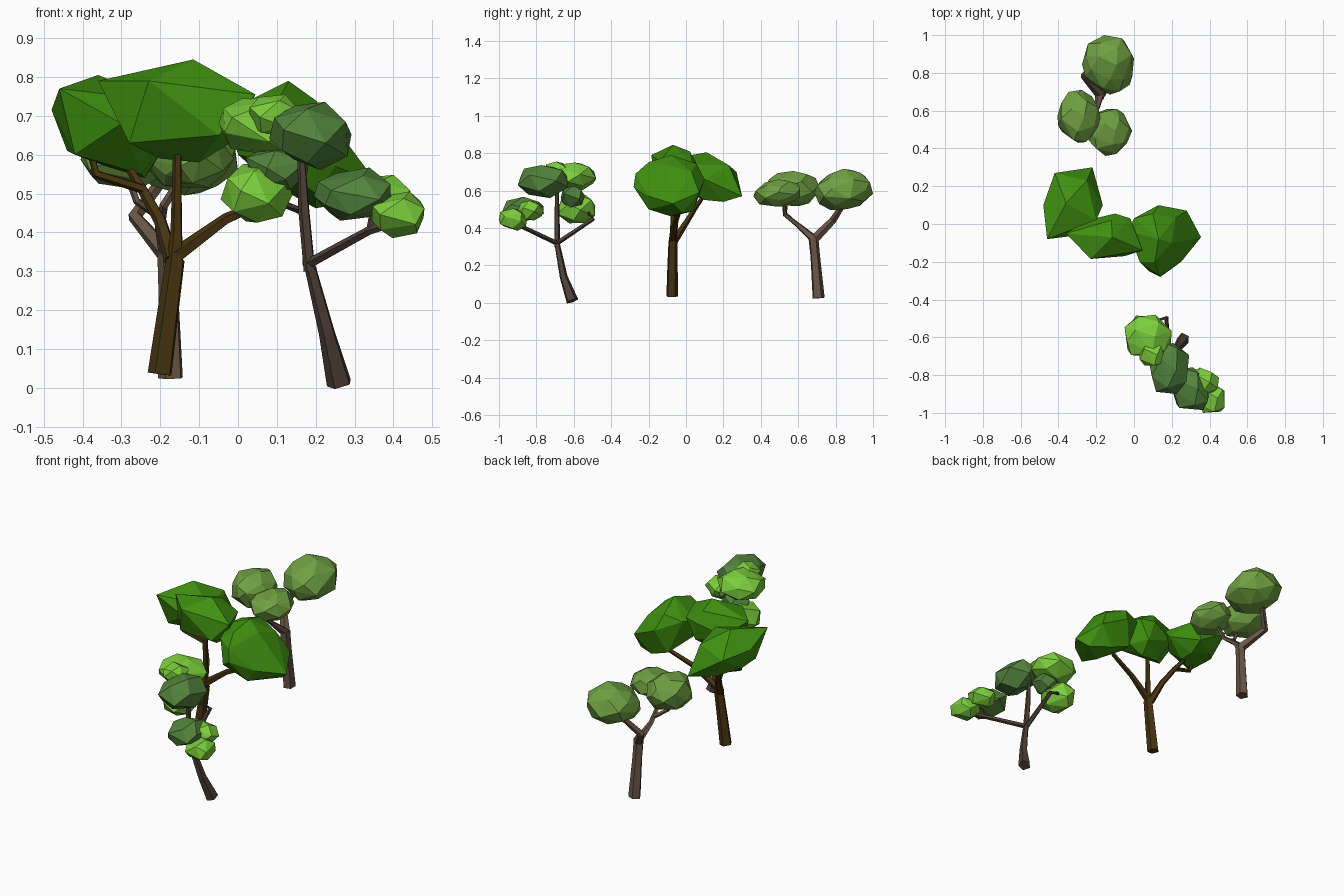
import bpy, bmesh, math, random
from mathutils import Vector

if "Cube" in bpy.data.objects:
    bpy.data.objects.remove(bpy.data.objects["Cube"])

random.seed(4)


def material(name, rgb):
    m = bpy.data.materials.new(name)
    m.diffuse_color = (*rgb, 1)
    m.use_nodes = True
    m.node_tree.nodes["Principled BSDF"].inputs["Base Color"].default_value = m.diffuse_color
    return m


BARK_A = material("grey_bark", (.075, .05, .037))
BARK_B = material("dark_bark", (.062, .033, .005))
BARK_C = material("light_bark", (.14, .09, .06))
BRIGHT = material("bright_leaf", (.2, .62, .045))
DULL = material("dull_leaf", (.085, .23, .045))
DEEP = material("deep_leaf", (.05, .28, .005))
OLIVE = material("olive_leaf", (.16, .35, .055))


def finish(bm, name, mat):
    bmesh.ops.recalc_face_normals(bm, faces=bm.faces[:])
    me = bpy.data.meshes.new(name)
    bm.to_mesh(me)
    bm.free()
    me.materials.append(mat)
    ob = bpy.data.objects.new(name, me)
    bpy.context.collection.objects.link(ob)
    return ob


def limb(name, mat, path, n=5):
    """Tapered n-sided tube; path entries are x, y, z, radius."""
    bm = bmesh.new()
    pts = [Vector(p[:3]) for p in path]
    rings, last = [], None
    for i, p in enumerate(path):
        d = (pts[min(i + 1, len(pts) - 1)] - pts[max(i - 1, 0)]).normalized()
        # carry the previous ring direction along to avoid twisting
        ref = last if last else d.cross(Vector((.13, 1, .07)))
        u = (ref - d * ref.dot(d)).normalized()
        v = d.cross(u)
        last = u
        rings.append([bm.verts.new(pts[i] + p[3] * (u * math.cos(a) + v * math.sin(a)))
                      for a in (2 * math.pi * k / n for k in range(n))])
    for a, b in zip(rings, rings[1:]):
        for k in range(n):
            bm.faces.new((a[k], a[(k + 1) % n], b[(k + 1) % n], b[k]))
    bm.faces.new(rings[0])
    bm.faces.new(rings[-1])
    return finish(bm, name, mat)


def hull(name, mat, points):
    """Faceted leaf clump: convex hull of a few corner points."""
    bm = bmesh.new()
    for p in points:
        bm.verts.new(p)
    bmesh.ops.convex_hull(bm, input=bm.verts[:])
    loose = [v for v in bm.verts if not v.link_faces]
    bmesh.ops.delete(bm, geom=loose, context='VERTS')
    bmesh.ops.dissolve_limit(bm, angle_limit=math.radians(7), verts=bm.verts[:], edges=bm.edges[:])
    return finish(bm, name, mat)


def clump(name, mat, lo, hi, n=16, slope=(0, 0)):
    """Irregular rounded clump fitted to a box; slope leans z along x and y."""
    pts = []
    for i in range(n):
        z = 1 - 2 * (i + .5) / n
        r = math.sqrt(1 - z * z)
        a = i * 2.39996 + random.uniform(-.25, .25)
        p = Vector((r * math.cos(a), r * math.sin(a), z)) * random.uniform(.93, 1.05)
        p.z += slope[0] * p.x + slope[1] * p.y
        pts.append(p)
    for k in range(3):
        a, b = min(p[k] for p in pts), max(p[k] for p in pts)
        for p in pts:
            p[k] = lo[k] + (p[k] - a) / (b - a) * (hi[k] - lo[k])
    return hull(name, mat, pts)


# Front tree: leaning trunk and branches
limb("front_trunk", BARK_A, [(.262, -.608, .01, .034), (.23, -.655, .14, .022), (.184, -.69, .32, .015)])
limb("front_branch_up", BARK_A, [(.185, -.69, .3, .016), (.17, -.69, .46, .015), (.163, -.69, .6, .01)])
limb("front_branch_out", BARK_A, [(.185, -.69, .32, .014), (.34, -.87, .405, .012), (.39, -.91, .42, .01)])
limb("front_twig_out", BARK_A, [(.34, -.87, .405, .01), (.35, -.87, .47, .008)])
limb("front_branch_in", BARK_A, [(.18, -.69, .32, .014), (.172, -.495, .45, .011), (.1, -.52, .48, .009)])

# Front tree: leaf clumps
clump("front_leaves_top", DULL, (.08, -.9, .56), (.292, -.63, .736), 17)
clump("front_leaves_inner_top", BRIGHT, (-.05, -.7, .6), (.2, -.48, .75), 20)
clump("front_leaves_small_top", BRIGHT, (.03, -.75, .65), (.16, -.61, .755), 14)
clump("front_leaves_core", DULL, (.02, -.67, .51), (.18, -.54, .63), 14)
clump("front_leaves_inner_low", BRIGHT, (-.045, -.69, .425), (.14, -.485, .58))
clump("front_leaves_outer", DULL, (.195, -.985, .43), (.395, -.76, .567), 18)
clump("front_leaves_tip", BRIGHT, (.345, -1, .385), (.48, -.85, .505), 15)
clump("front_leaves_outer_back", BRIGHT, (.275, -.91, .44), (.45, -.76, .548), 15)

# Middle tree: trunk and branches
limb("middle_trunk", BARK_B, [(-.2, -.075, .035, .033), (-.178, -.073, .2, .029), (-.16, -.07, .33, .026)])
limb("middle_branch_up", BARK_B, [(-.162, -.07, .31, .025), (-.158, -.07, .4, .016), (-.156, -.07, .62, .011)])
limb("middle_branch_right", BARK_B, [(-.16, -.07, .34, .022), (-.03, -.055, .435, .015), (.12, -.03, .5, .012), (.12, -.03, .58, .01)])
limb("middle_branch_left", BARK_B, [(-.17, -.065, .33, .022), (-.2, 0, .43, .017), (-.245, .05, .51, .014), (-.29, .1, .58, .01)])
limb("middle_twig_left", BARK_B, [(-.24, .045, .51, .013), (-.365, .03, .55, .012), (-.385, .04, .63, .009)])

# Middle tree: three large angular clumps
hull("middle_leaves_right", DEEP, [
    (-.03, -.04, .71), (0, .03, .72), (.13, -.08, .79), (.13, .1, .66),
    (.28, .07, .59), (.355, -.07, .53), (.25, -.2, .57), (.14, -.28, .62),
    (.03, -.2, .7), (.2, -.1, .74), (.2, -.08, .462), (.3, -.02, .48),
    (.2, -.2, .5), (.08, .05, .53), (0, -.1, .6), (.08, -.25, .58),
    (.11, -.2, .752), (.1, .055, .745), (.13, -.27, .69), (.22, .03, .7),
    (.19, .04, .49)])
hull("middle_leaves_left", DEEP, [
    (-.36, .11, .805), (-.46, -.08, .77), (-.48, .1, .715), (-.42, .27, .7),
    (-.22, .3, .57), (-.25, .23, .735), (-.165, .1, .66), (-.2, .02, .74),
    (-.3, -.06, .68), (-.42, -.03, .6), (-.25, .1, .55), (-.34, .22, .57),
    (-.24, .2, .54), (-.44, .12, .61)])
hull("middle_leaves_top", DEEP, [
    (-.36, -.05, .79), (-.115, -.07, .845), (.045, -.14, .755), (-.02, .03, .75),
    (-.1, .055, .75), (-.23, -.185, .79), (-.28, -.12, .63), (-.05, -.17, .65),
    (-.02, -.06, .63), (-.1, -.05, .58), (-.2, -.05, .59), (-.25, .02, .7),
    (-.12, .02, .81), (-.08, .03, .64)])

# Back tree: trunk and branches
limb("back_trunk", BARK_C, [(-.172, .708, .025, .034), (-.178, .69, .25, .027), (-.18, .68, .35, .028)])
limb("back_branch_far", BARK_C, [(-.18, .685, .34, .026), (-.265, .785, .44, .02), (-.19, .85, .54, .015)])
limb("back_branch_near", BARK_C, [(-.18, .685, .34, .024), (-.2, .6, .415, .014), (-.19, .53, .47, .012), (-.14, .52, .55, .009)])
limb("back_twig_near", BARK_C, [(-.2, .57, .44, .012), (-.26, .53, .48, .01), (-.29, .54, .56, .008)])

# Back tree: rounder leaf clumps
clump("back_leaves_far", OLIVE, (-.275, .685, .495), (0, 1, .717), 30, (0, .12))
clump("back_leaves_left", OLIVE, (-.405, .43, .517), (-.17, .71, .705), 28)
clump("back_leaves_right", OLIVE, (-.24, .36, .515), (-.01, .61, .66), 28, (0, .12))
